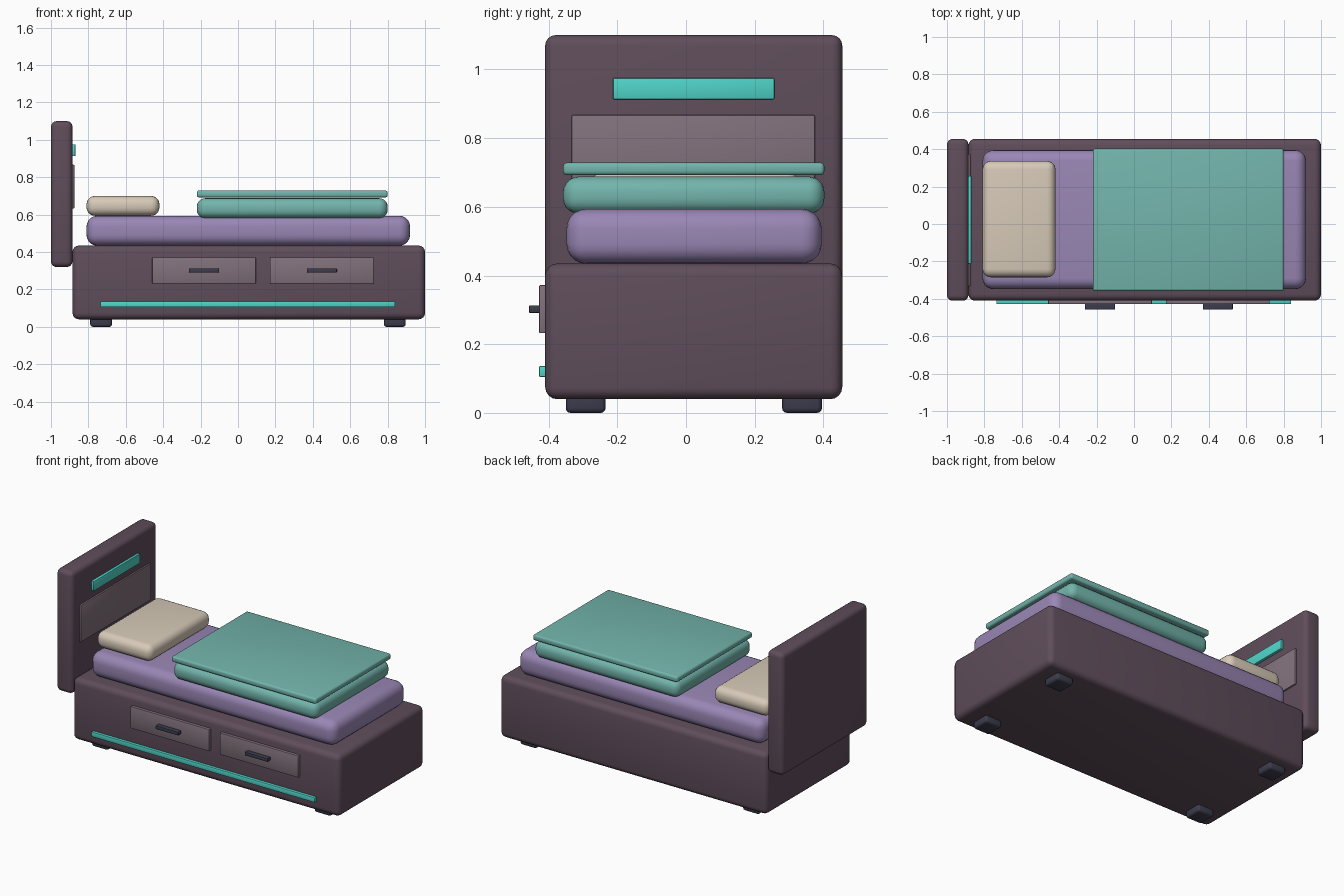
import bpy
import math

cube = bpy.data.objects.get("Cube")
if cube:
    bpy.data.objects.remove(cube, do_unlink=True)


def material(name, rgb):
    mat = bpy.data.materials.new(name)
    mat.use_nodes = True
    mat.diffuse_color = (*rgb, 1)
    mat.node_tree.nodes["Principled BSDF"].inputs["Base Color"].default_value = (*rgb, 1)
    return mat


frame = material("dark plum wood", (0.115, 0.075, 0.105))
panel = material("mauve panel", (0.22, 0.165, 0.20))
lilac = material("lilac fabric", (0.32, 0.24, 0.46))
teal = material("teal fabric", (0.17, 0.46, 0.41))
cream = material("cream fabric", (0.68, 0.59, 0.48))
glow = material("turquoise trim", (0.08, 0.66, 0.58))
metal = material("dark navy metal", (0.045, 0.045, 0.075))


def box(name, x, y, z, mat, bevel, segments=4):
    """Rounded box spanning the given (low, high) ranges."""
    spans = (x, y, z)
    bpy.ops.mesh.primitive_cube_add(size=1, location=[sum(s) / 2 for s in spans])
    obj = bpy.context.object
    obj.name = name
    obj.scale = [s[1] - s[0] for s in spans]
    bpy.ops.object.transform_apply(location=False, rotation=False, scale=True)
    obj.data.materials.append(mat)
    mod = obj.modifiers.new("rounded edges", "BEVEL")
    mod.width = bevel
    mod.segments = segments
    bpy.ops.object.modifier_apply(modifier=mod.name)
    bpy.ops.object.shade_smooth_by_angle(angle=math.radians(35))
    return obj


# Bed frame
width = (-0.41, 0.455)
box("bed_base", (-0.885, 1.0), width, (0.04, 0.435), frame, 0.035)
box("headboard", (-1.0, -0.885), width, (0.32, 1.10), frame, 0.03)
box("headboard_panel", (-0.89, -0.875), (-0.333, 0.375), (0.632, 0.867), panel, 0.004, 2)
box("headboard_light", (-0.89, -0.869), (-0.213, 0.257), (0.913, 0.975), glow, 0.004, 2)

# Bedding
box("mattress", (-0.81, 0.92), (-0.348, 0.395), (0.434, 0.594), lilac, 0.058, 5)
box("pillow", (-0.81, -0.42), (-0.285, 0.337), (0.594, 0.70), cream, 0.045, 5)
box("duvet", (-0.22, 0.80), (-0.358, 0.403), (0.58, 0.688), teal, 0.045, 5)
box("folded_blanket", (-0.22, 0.80), (-0.358, 0.403), (0.692, 0.729), teal, 0.012, 3)

# Drawers with handles
for side, cx in (("right", -0.182), ("left", 0.448)):
    box(f"{side}_drawer", (cx - 0.277, cx + 0.277), (-0.428, -0.4), (0.232, 0.372), panel, 0.004, 2)
    box(f"{side}_handle", (cx - 0.08, cx + 0.08), (-0.457, -0.42), (0.291, 0.313), metal, 0.003, 2)

# Light strip under the drawers
box("front_light_strip", (-0.735, 0.84), (-0.428, -0.4), (0.105, 0.136), glow, 0.003, 2)

# Feet
for end, x in (("head", -0.732), ("foot", 0.838)):
    for side, y in (("front", -0.292), ("back", 0.338)):
        box(f"{end}_{side}_foot", (x - 0.058, x + 0.058), (y - 0.058, y + 0.058),
            (0.0, 0.07), metal, 0.014, 3)
